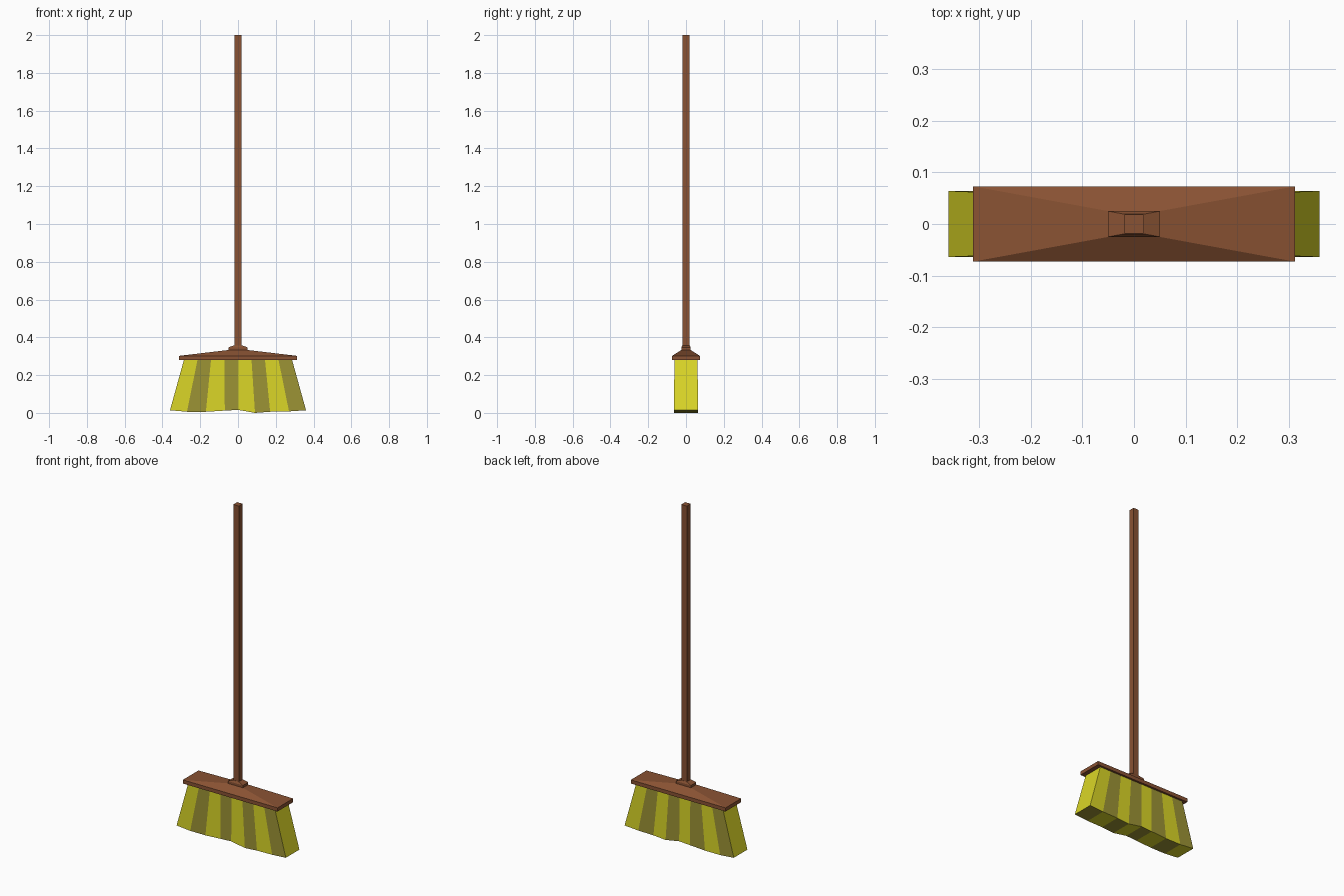
import bpy, bmesh

cube = bpy.data.objects.get("Cube")
if cube:
    bpy.data.objects.remove(cube)


def material(name, rgb):
    m = bpy.data.materials.new(name)
    m.use_nodes = True
    m.diffuse_color = (*rgb, 1)
    m.node_tree.nodes["Principled BSDF"].inputs["Base Color"].default_value = (*rgb, 1)
    return m


brown = material("brown wood", (0.25, 0.085, 0.033))
yellow = material("yellow straw", (0.70, 0.67, 0.02))
olive = material("olive straw", (0.33, 0.29, 0.035))


def finish(name, bm, mats):
    bmesh.ops.recalc_face_normals(bm, faces=bm.faces)
    mesh = bpy.data.meshes.new(name)
    bm.to_mesh(mesh)
    bm.free()
    for m in mats:
        mesh.materials.append(m)
    ob = bpy.data.objects.new(name, mesh)
    bpy.context.collection.objects.link(ob)


def loft(name, sections):
    """Stack rectangles given as (half x, half y, z) and close the ends."""
    bm = bmesh.new()
    rings = [[bm.verts.new((sx * hx, sy * hy, z))
              for sx, sy in ((-1, -1), (1, -1), (1, 1), (-1, 1))]
             for hx, hy, z in sections]
    for low, high in zip(rings, rings[1:]):
        for i in range(4):
            j = (i + 1) % 4
            bm.faces.new((low[i], low[j], high[j], high[i]))
    bm.faces.new(rings[0])
    bm.faces.new(rings[-1])
    finish(name, bm, [brown])


# Wooden head, collar and handle
loft("head_block", [(0.312, 0.073, 0.28), (0.312, 0.073, 0.302), (0.05, 0.025, 0.333)])
loft("collar", [(0.05, 0.025, 0.33), (0.05, 0.025, 0.347), (0.019, 0.019, 0.358)])
loft("handle", [(0.018, 0.018, 0.34), (0.018, 0.018, 2.0)])

# Flared bristles: eight strips, colours alternating around the sides
bottom = [(-0.36, 0.014), (-0.27, 0.006), (-0.17, 0.006), (-0.07, 0.012), (0, 0.016),
          (0.09, 0.0), (0.17, 0.006), (0.27, 0.008), (0.36, 0.014)]
bm = bmesh.new()
columns = []
for i, (x, z) in enumerate(bottom):
    top_x = -0.285 + i * 0.57 / 8
    columns.append([bm.verts.new(p) for p in (
        (x, -0.064, z), (x, 0.064, z), (top_x, 0.061, 0.285), (top_x, -0.061, 0.285))])
for i, (a, b) in enumerate(zip(columns, columns[1:])):
    for k in range(4):
        n = (k + 1) % 4
        face = bm.faces.new((a[k], a[n], b[n], b[k]))
        face.material_index = (i + (k == 1)) % 2
bm.faces.new(columns[0])
bm.faces.new(columns[-1])
finish("bristles", bm, [yellow, olive])
